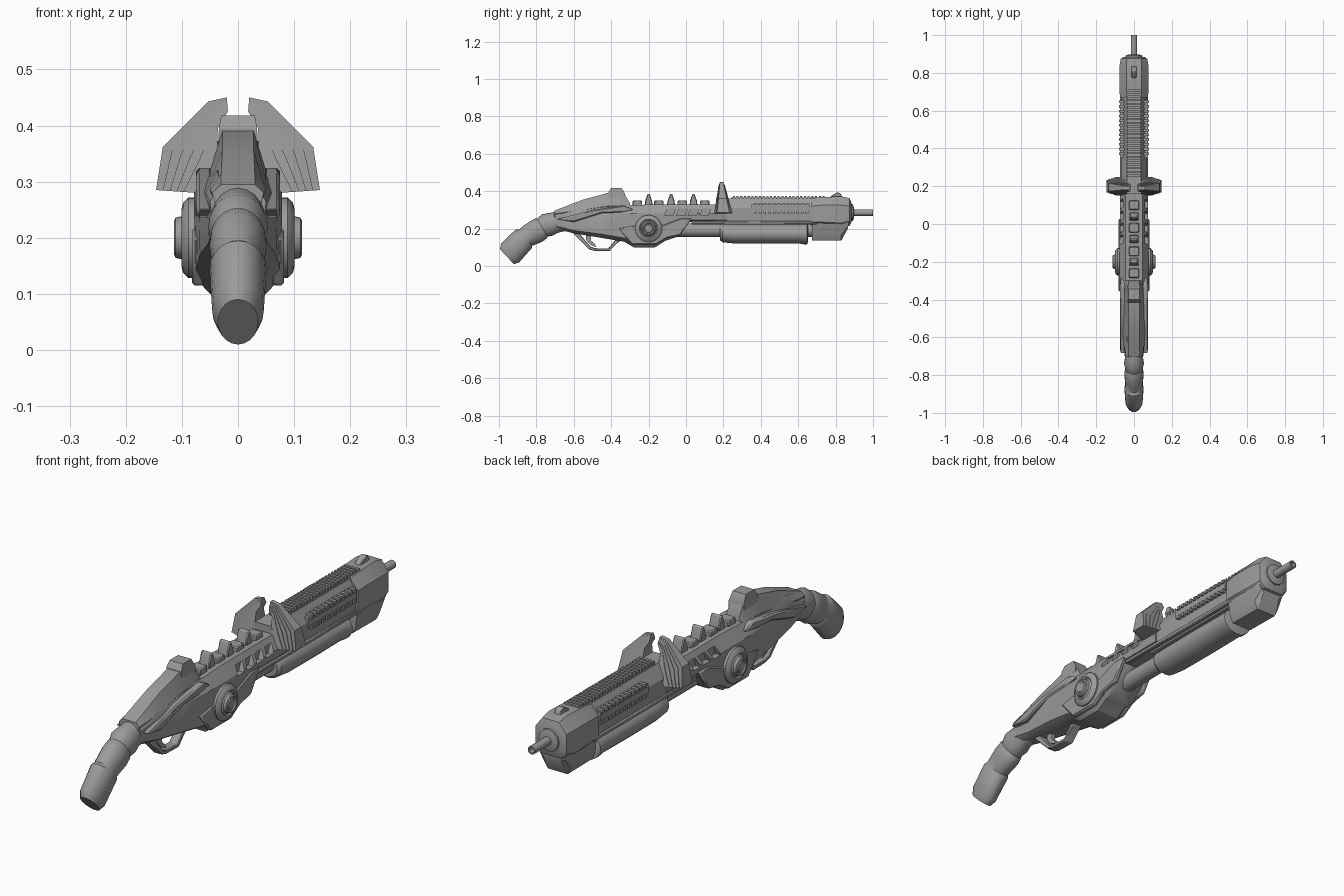
import bpy, bmesh, math

grey = bpy.data.materials.new("gunmetal_grey")
grey.diffuse_color = (0.33, 0.33, 0.33, 1)


def solid(name, groups, mirror=False, bevel=0):
    """Each group is a list of matching rings, bridged and capped."""
    bm = bmesh.new()
    for rings in groups:
        vs = [[bm.verts.new(p) for p in r] for r in rings]
        n = len(vs[0])
        for a, b in zip(vs, vs[1:]):
            for i in range(n):
                bm.faces.new((a[i], a[(i + 1) % n], b[(i + 1) % n], b[i]))
        bm.faces.new(vs[0][::-1])
        bm.faces.new(vs[-1])
    bmesh.ops.recalc_face_normals(bm, faces=bm.faces)
    me = bpy.data.meshes.new(name)
    bm.to_mesh(me)
    bm.free()
    me.materials.append(grey)
    ob = bpy.data.objects.new(name, me)
    bpy.context.collection.objects.link(ob)
    if bevel:
        m = ob.modifiers.new("bevel", "BEVEL")
        m.width, m.segments, m.limit_method = bevel, 1, "ANGLE"
    if mirror:
        m = ob.modifiers.new("mirror", "MIRROR")
        m.use_mirror_merge = False
    return ob


def prism(pts, x0, x1):
    """Side outline (y, z) extruded across x."""
    return [[(x, y, z) for y, z in pts] for x in (x0, x1)]


def box(x0, x1, y0, y1, z0, z1):
    return prism([(y0, z0), (y1, z0), (y1, z1), (y0, z1)], x0, x1)


def loft(secs):
    """Sections (y, then half profile x, z pairs from bottom to top)."""
    rings = []
    for y, *h in secs:
        half = list(zip(h[::2], h[1::2]))
        rings.append([(x, y, z) for x, z in half] + [(-x, y, z) for x, z in half[::-1]])
    return rings


def tube(secs, n=20):
    """Rings (y, z, x radius, upright radius, tilt) along the length."""
    rings = []
    for y, z, rx, rn, tilt in secs:
        t, ring = math.radians(tilt), []
        for i in range(n):
            a = 2 * math.pi * i / n
            u = rn * math.sin(a)
            ring.append((rx * math.cos(a), y - u * math.sin(t), z + u * math.cos(t)))
        rings.append(ring)
    return rings


def disc(y, z, steps, n=24):
    """Rings (x, radius) stacked sideways."""
    return [[(x, y + r * math.cos(2 * math.pi * i / n), z + r * math.sin(2 * math.pi * i / n))
             for i in range(n)] for x, r in steps]


# Grip with swollen bands and butt cap
solid("grip", [tube([
    (-.958, .05, .036, .055, 43), (-.94, .07, .046, .07, 43), (-.868, .145, .051, .066, 41),
    (-.858, .152, .046, .056, 39), (-.83, .168, .048, .061, 36), (-.80, .185, .051, .064, 32),
    (-.775, .20, .049, .061, 30), (-.768, .205, .045, .056, 30), (-.74, .22, .053, .064, 28),
    (-.71, .23, .048, .058, 24), (-.64, .245, .05, .055, 12)])])

# Receiver body
receiver = solid("receiver", [loft([
    (-.70, .03, .20, .045, .215, .05, .265, .032, .295),
    (-.60, .03, .175, .053, .19, .058, .28, .037, .32),
    (-.45, .035, .15, .068, .17, .07, .28, .042, .325),
    (-.33, .04, .13, .073, .15, .075, .28, .045, .325),
    (-.28, .05, .10, .078, .13, .078, .28, .045, .325),
    (-.165, .05, .10, .078, .13, .078, .28, .045, .33),
    (-.11, .05, .135, .076, .15, .076, .28, .045, .33),
    (-.05, .05, .155, .074, .175, .075, .28, .045, .33),
    (.02, .05, .235, .07, .245, .075, .28, .045, .33),
    (.22, .05, .235, .07, .245, .075, .28, .045, .33)])])

# Slanted vents cut into the receiver
cutter = solid("vent_cutter", [
    prism([(c - .03, .27), (c + .015, .27), (c + .03, .308), (c - .015, .308)], .052, .12)
    for c in (-.085, -.022, .041, .104)], mirror=True)
cutter.hide_render = True
cutter.hide_viewport = True
cut = receiver.modifiers.new("vents", "BOOLEAN")
cut.operation, cut.object, cut.solver = "DIFFERENCE", cutter, "EXACT"

# Raised spine behind the rear sight
solid("spine", [loft([
    (-.705, .035, .24, .046, .28, .03, .295), (-.66, .035, .24, .05, .285, .03, .313),
    (-.55, .035, .26, .05, .30, .028, .355), (-.42, .035, .28, .05, .32, .028, .39),
    (-.33, .035, .28, .046, .32, .028, .388), (-.30, .035, .28, .046, .32, .03, .335)])])
solid("rear_sight", [loft([
    (-.415, .036, .36, .034, .395), (-.40, .036, .36, .03, .418),
    (-.345, .036, .36, .03, .418), (-.325, .036, .36, .034, .385)])])
solid("side_panel", [prism([
    (-.69, .25), (-.50, .30), (-.33, .325), (-.28, .30), (-.36, .285), (-.45, .282), (-.60, .235)],
    .045, .075)], mirror=True, bevel=.006)
solid("belly_panel", [prism([
    (-.29, .115), (-.16, .115), (-.10, .15), (-.03, .165), (.03, .255), (-.03, .255),
    (-.12, .22), (-.25, .22), (-.36, .20)], .06, .082)], mirror=True, bevel=.005)

# Round side caps
solid("side_cap", [disc(-.2, .2, [
    (.05, .072), (.088, .072), (.098, .062), (.101, .05), (.096, .044), (.101, .038),
    (.111, .036), (.114, .03), (.110, .024), (.113, .02)])], mirror=True)

# Spikes and pads along the top
solid("top_pads", [box(-.027, .027, y - .025, y + .025, .32, .35)
                   for y in (-.26, -.145, -.02, .10)], bevel=.004)
solid("top_spikes", [prism([
    (y - .022, .32), (y + .022, .32), (y + .018, .35), (y + .006, .385), (y - .006, .385),
    (y - .018, .35)], -.024, .024) for y in (-.2, -.08, .04)], bevel=.004)

# Trigger and guard
solid("trigger_guard", [prism([
    (-.61, .18), (-.52, .09), (-.49, .081), (-.41, .079), (-.37, .12), (-.34, .14),
    (-.37, .15), (-.39, .125), (-.417, .094), (-.485, .095), (-.51, .103), (-.575, .18)],
    -.02, .02)], bevel=.003)
solid("trigger", [prism([
    (-.535, .18), (-.535, .14), (-.51, .113), (-.48, .10), (-.487, .117), (-.507, .135),
    (-.51, .18)], -.01, .01)])

# Barrel shroud, toothed rail and side plates
solid("barrel_shroud", [loft([
    (y, .045, .222, .066, .24, .068, .31, .036, .36) for y in (.16, .72)])])
solid("shroud_rail", [box(.055, .073, .03, .70, .222, .24)], mirror=True, bevel=.004)
solid("top_rail", [box(-.026, .026, .24, .74, .35, .365)] +
      [box(-.034, .034, .25 + i * .02, .261 + i * .02, .35, .375) for i in range(25)])
solid("side_plate", [box(.04, .074, .35, .66, .29, .33)] +
      [box(.05, .079, .365 + i * .025, .379 + i * .025, z, z + .016)
       for i in range(12) for z in (.281, .322)], mirror=True)

# Muzzle block, collar and barrel
solid("muzzle_block", [loft([
    (.67, .05, .215, .074, .235, .074, .32, .04, .362),
    (.72, .05, .215, .078, .235, .078, .325, .04, .368),
    (.83, .05, .20, .078, .23, .078, .325, .04, .372),
    (.875, .045, .215, .07, .24, .07, .32, .038, .362),
    (.885, .03, .235, .055, .25, .055, .31, .03, .335)])])
solid("muzzle_underblock", [loft([
    (.675, .045, .137, .06, .165, .07, .235), (.83, .045, .135, .06, .165, .072, .235),
    (.865, .04, .20, .055, .21, .07, .24)])])
solid("front_sight", [prism([(.765, .36), (.84, .36), (.825, .39), (.81, .394), (.78, .378)],
                            -.014, .014)], bevel=.003)
solid("muzzle_collar", [tube([(.86, .285, .047, .047, 0), (.892, .285, .045, .045, 0),
                              (.897, .285, .03, .03, 0)], 12)])
solid("barrel", [tube([(.85, .285, .017, .017, 0), (1.0, .285, .017, .017, 0),
                       (1.0, .285, .011, .011, 0), (.96, .285, .011, .011, 0)], 16)])

# Magazine tube and sliding pump
solid("magazine_tube", [tube([(-.06, .192, .036, .036, 0), (.70, .192, .036, .036, 0)])])
solid("pump", [tube([
    (.183, .18, .05, .043, 0), (.195, .177, .06, .05, 0), (.26, .173, .064, .053, 0),
    (.45, .173, .066, .053, 0), (.60, .173, .064, .052, 0), (.63, .171, .066, .055, 0),
    (.648, .171, .066, .055, 0), (.652, .175, .055, .045, 0)], 24)])

# Layered wings around the sight gap
outer = [(.020, .45), (.053, .443), (.134, .362), (.146, .285)]
inner = [(.018, .425), (.036, .395), (.037, .33), (.075, .28)]
layers = []
for k in range(5):
    f = k * .17
    edge = [(a + (c - a) * f, b + (d - b) * f) for (a, b), (c, d) in zip(outer, inner)]
    rings = []
    for side in (-1, 1):
        ring = []
        for x, z in edge + inner[::-1]:
            t = (z - .28) / .17
            ring.append((x, .20 - .01 * t + side * (.05 - .037 * t) * (.68 + .08 * k), z))
        rings.append(ring)
    layers.append(rings)
solid("wing", layers, mirror=True)
solid("wing_base", [box(-.05, .05, .16, .235, .31, .345)], bevel=.006)

# Smooth rounded surfaces while keeping hard edges
bpy.ops.object.select_all(action="DESELECT")
for ob in bpy.context.collection.objects:
    if ob is not cutter and not ob.hide_viewport:
        ob.select_set(True)
        bpy.context.view_layer.objects.active = ob
bpy.ops.object.shade_smooth_by_angle(angle=math.radians(32))
